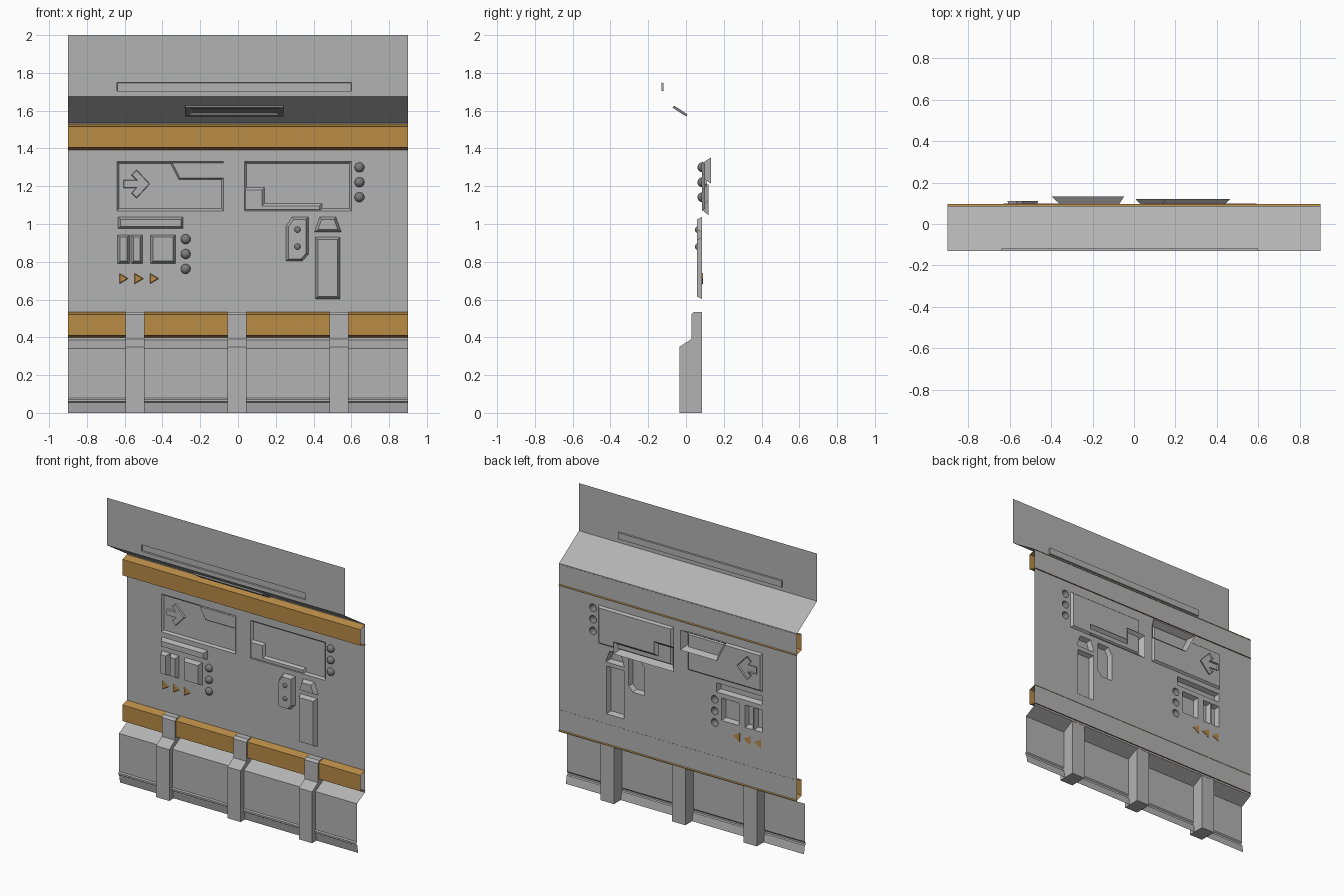
import bpy, bmesh, math
from mathutils import Vector

if "Cube" in bpy.data.objects:
    bpy.data.objects.remove(bpy.data.objects["Cube"])

W = 0.9       # half width
WALL = 0.086  # y of the main wall sheet
TOP = -0.13   # y of the overhanging upper panel


def paint(name, *rgb):
    m = bpy.data.materials.new(name)
    m.diffuse_color = (*rgb, 1)
    m.use_nodes = True
    m.node_tree.nodes["Principled BSDF"].inputs["Base Color"].default_value = m.diffuse_color
    return m


grey = paint("grey_metal", 0.45, 0.45, 0.45)
dark = paint("dark_metal", 0.2, 0.2, 0.2)
orange = paint("orange_paint", 0.48, 0.26, 0.06)


def make(name, bm, mat=None, recalc=False):
    if recalc:
        bmesh.ops.recalc_face_normals(bm, faces=bm.faces)
    me = bpy.data.meshes.new(name)
    bm.to_mesh(me)
    bm.free()
    ob = bpy.data.objects.new(name, me)
    bpy.context.collection.objects.link(ob)
    me.materials.append(mat or grey)
    return ob


def offset(pts, d):
    """Grow a counter-clockwise outline by d with mitred corners."""
    out = []
    n = len(pts)
    for i in range(n):
        p, a, b = Vector(pts[i]), Vector(pts[i - 1]), Vector(pts[(i + 1) % n])
        e1, e2 = (p - a).normalized(), (b - p).normalized()
        n1, n2 = Vector((e1.y, -e1.x)), Vector((e2.y, -e2.x))
        out.append(p + (n1 + n2) * d / (1 + n1.dot(n2)))
    return out


def shell(name, pts, front, back, grow_front=0, grow_back=0, mat=None, cap="front"):
    """Tapered pressing from an (x, z) outline, open on the uncapped side."""
    bm = bmesh.new()
    f = [bm.verts.new((p[0], front, p[1])) for p in offset(pts, grow_front)]
    b = [bm.verts.new((p[0], back, p[1])) for p in offset(pts, grow_back)]
    if cap in ("front", "both"):
        bm.faces.new(f)
    if cap in ("back", "both"):
        bm.faces.new(b if cap == "back" else b[::-1])
    for i in range(len(f)):
        j = (i + 1) % len(f)
        side = (f[i], b[i], b[j], f[j])
        bm.faces.new(side[::-1] if cap == "back" else side)
    return make(name, bm, mat)


def rect(x0, x1, z0, z1):
    return [(x0, z0), (x1, z0), (x1, z1), (x0, z1)]


def strip(name, prof, mat=None):
    """Open sheet: a (y, z) profile swept over the full width."""
    bm = bmesh.new()
    rows = [[bm.verts.new((x, y, z)) for x in (-W, W)] for y, z in prof]
    for a, b in zip(rows, rows[1:]):
        bm.faces.new((a[0], a[1], b[1], b[0]))
    return make(name, bm, mat)


def pierced_sheet(name, y, z0, z1, holes):
    """Flat sheet with any number of outlines cut out."""
    bm = bmesh.new()
    for loop in [rect(-W, W, z0, z1)] + holes:
        vs = [bm.verts.new((p[0], y, p[1])) for p in loop]
        for i in range(len(vs)):
            bm.edges.new((vs[i - 1], vs[i]))
    bmesh.ops.triangle_fill(bm, use_beauty=True, edges=bm.edges[:],
                            normal=(0, -1, 0))
    for f in bm.faces:
        f.normal_update()
        if f.normal.y > 0:
            f.normal_flip()
    return make(name, bm)


def circle(x, z, r):
    return [(x + r * math.cos(k * math.pi / 10), z + r * math.sin(k * math.pi / 10))
            for k in range(20)]


def dome(name, x, z, r, y=WALL, depth=0.025):
    """Half sphere facing forward, open at the back."""
    bm = bmesh.new()
    bmesh.ops.create_uvsphere(bm, u_segments=16, v_segments=10, radius=1)
    bmesh.ops.delete(bm, geom=[v for v in bm.verts if v.co.y > 0.01], context='VERTS')
    for v in bm.verts:
        v.co = (x + v.co.x * r, y + v.co.y * depth, z + v.co.z * r)
    ob = make(name, bm, dark)
    bpy.context.view_layer.objects.active = ob
    ob.select_set(True)
    bpy.ops.object.shade_smooth_by_angle(angle=math.radians(40))
    ob.select_set(False)


# Raised control plates, hollow from behind
plates = {
    "label_bar": rect(-0.635, -0.29, 0.975, 1.037),
    "switch_left": rect(-0.637, -0.574, 0.79, 0.943),
    "switch_right": rect(-0.567, -0.505, 0.79, 0.943),
    "keypad": rect(-0.462, -0.33, 0.79, 0.943),
    "socket_plate": [(0.255, 0.803), (0.34, 0.803), (0.373, 0.84),
                     (0.373, 1.037), (0.287, 1.037), (0.255, 0.99)],
    "hopper": [(0.405, 0.957), (0.547, 0.957), (0.518, 1.037), (0.433, 1.037)],
    "tall_panel": rect(0.41, 0.54, 0.603, 0.93),
}
for name, pts in plates.items():
    shell(name, pts, 0.057, WALL, -0.013, 0)

# Round buttons, socket knobs and orange direction markers
buttons = [(x, z - 0.079 * i) for x, z in ((-0.277, 0.92), (0.643, 1.3))
           for i in range(3)]
for x, z in buttons:
    dome("round_button", x, z, 0.026)
for z in (0.97, 0.88):
    dome("socket_knob", 0.315, z, 0.016, 0.057, 0.009)
for i in range(3):
    x = -0.63 + 0.081 * i
    shell("marker", [(x, 0.68), (x + 0.052, 0.711), (x, 0.742)],
          0.076, 0.09, -0.005, 0, orange, "both")

# Main wall and upper panel with their recesses
displays = [rect(-0.64, -0.077, 1.07, 1.33), rect(0.035, 0.6, 1.07, 1.33)]
slot = rect(-0.64, 0.6, 1.703, 1.748)
pierced_sheet("main_wall", WALL, 0.385, 1.535, displays + list(plates.values())
              + [circle(x, z, 0.026) for x, z in buttons])
pierced_sheet("upper_panel", TOP, 1.675, 2.0, [slot])
for d in displays:
    shell("display_recess", d, WALL, 0.1, 0, -0.011, cap="back")
shell("upper_slot", slot, TOP, -0.119, 0, -0.001, cap="back")

# Sloped overhang and protruding skirt
strip("overhang", [(WALL, 1.535), (TOP, 1.675)])
strip("skirt", [(0.012, 0), (0.002, 0.055), (-0.006, 0.06), (-0.006, 0.072),
                (0, 0.08), (0, 0.34), (WALL, 0.385)])
# Orange rails
for name, z in (("lower_rail", 0.395), ("upper_rail", 1.39)):
    strip(name, [(0.097, z), (0.037, z + 0.016), (0.037, z + 0.125),
                 (0.088, z + 0.14)], orange)

# Ribs over the skirt
for x in (-0.595, -0.055, 0.485):
    prof = [(-0.035, 0), (-0.035, 0.35), (0.028, 0.39), (0.028, 0.52),
            (0.043, 0.535), (0.085, 0.535), (0.085, 0)]
    bm = bmesh.new()
    f = bm.faces.new([bm.verts.new((x, y, z)) for y, z in prof])
    g = bmesh.ops.extrude_face_region(bm, geom=[f])["geom"]
    bmesh.ops.translate(bm, vec=(0.1, 0, 0),
                        verts=[e for e in g if isinstance(e, bmesh.types.BMVert)])
    bm.faces.ensure_lookup_table()
    if f.is_valid and len([c for c in bm.faces if len(c.verts) == 7]) < 2:
        bm.faces.new([v for v in bm.verts if abs(v.co.x - x) < 1e-5])
    make("skirt_rib", bm, recalc=True)

# Lamp on the overhang: a framed tray lying along the slope
bm = bmesh.new()
o, s = Vector((-0.027, 1.604)), Vector((0.215, -0.14)).normalized()
out = Vector((s.y, -s.x))  # down and forward
rings = []
for grow, h in ((0, 0.001), (0, 0.014), (-0.012, 0.014), (-0.022, 0.004)):
    ring = []
    for px, ps in rect(-0.28, 0.24, -0.043, 0.043):
        px += grow * 1.6 * (-1 if px < 0 else 1)
        ps += grow * (1 if ps > 0 else -1)
        q = o + s * ps + out * h
        ring.append(bm.verts.new((px, q.x, q.y)))
    rings.append(ring)
for a, b in zip(rings, rings[1:]):
    for i in range(4):
        j = (i + 1) % 4
        bm.faces.new((a[i], b[i], b[j], a[j]))
bm.faces.new(rings[-1][::-1])
make("overhang_lamp", bm, dark)

# Left display: arrow and corner filler
shell("display_arrow", [(-0.468, 1.212), (-0.537, 1.286), (-0.563, 1.26),
                        (-0.537, 1.233), (-0.606, 1.233), (-0.606, 1.192),
                        (-0.537, 1.192), (-0.563, 1.164), (-0.537, 1.138)],
      0.09, 0.11, -0.002, 0.004)
shell("display_corner", [(-0.311, 1.238), (-0.072, 1.238), (-0.072, 1.328),
                         (-0.357, 1.328)], 0.0855, 0.132, -0.006, 0.024)
# Right display: stepped ledge
shell("display_ledge", [(0.036, 1.073), (0.435, 1.073), (0.435, 1.1),
                        (0.13, 1.1), (0.13, 1.185), (0.036, 1.185)],
      0.0855, 0.12, -0.004, 0.028)
